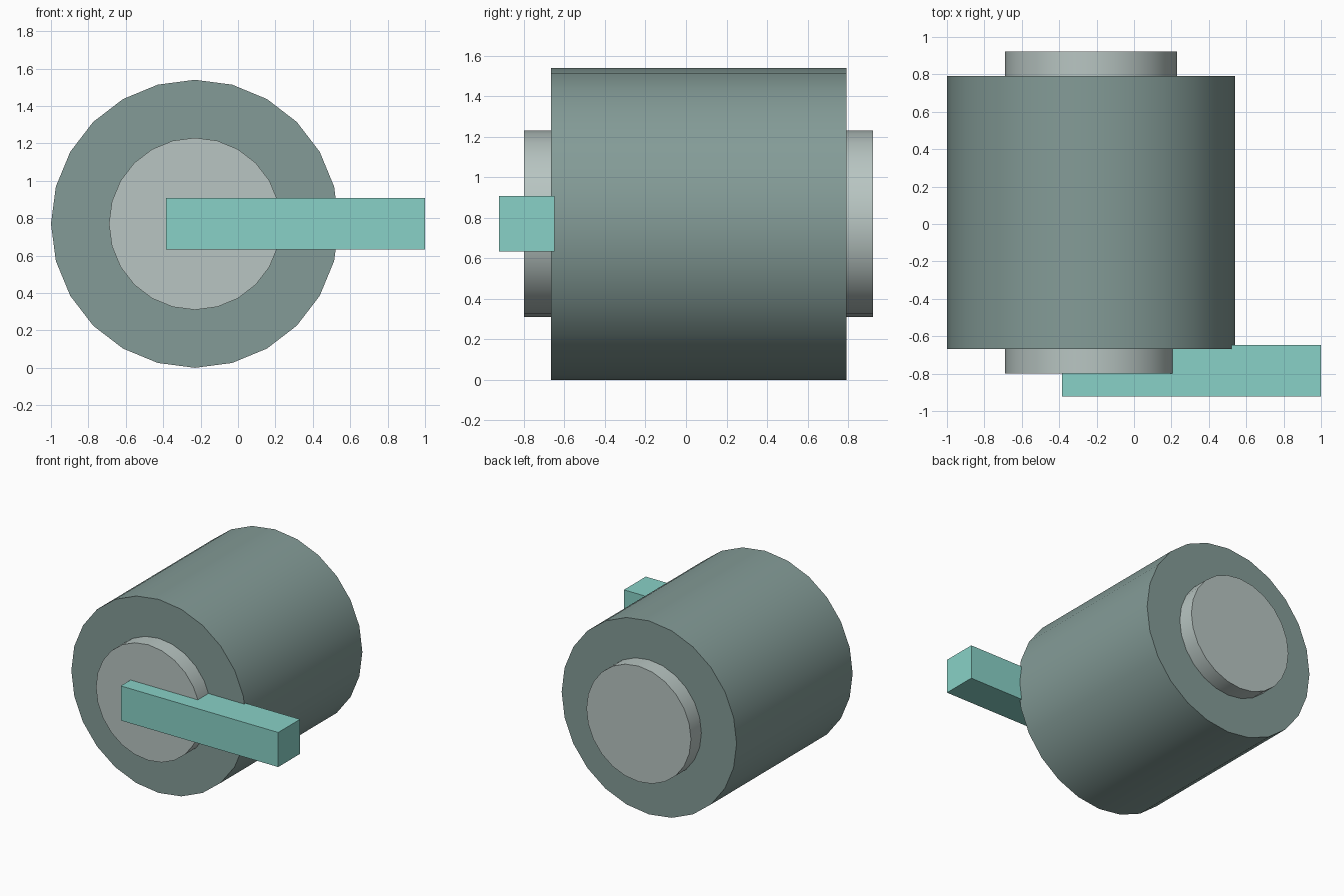
import bpy
from math import pi, radians

if "Cube" in bpy.data.objects:
    bpy.data.objects.remove(bpy.data.objects["Cube"])

AXIS_X, AXIS_Z = -0.23, 0.77


def paint(obj, name, rgb):
    mat = bpy.data.materials.new(name)
    mat.diffuse_color = (*rgb, 1)
    mat.use_nodes = True
    mat.node_tree.nodes["Principled BSDF"].inputs["Base Color"].default_value = mat.diffuse_color
    obj.data.materials.append(mat)


def drum(name, radius, y0, y1, rgb):
    # 24-sided cylinder lying along y
    bpy.ops.mesh.primitive_cylinder_add(
        vertices=24, radius=radius, depth=y1 - y0,
        location=(AXIS_X, (y0 + y1) / 2, AXIS_Z), rotation=(pi / 2, 0, 0))
    obj = bpy.context.object
    obj.name = name
    bpy.ops.object.transform_apply(location=False, rotation=True, scale=True)
    bpy.ops.object.shade_smooth_by_angle(angle=radians(30))
    paint(obj, name + "_colour", rgb)


# Main roller and the core protruding at both ends
drum("roller", 0.77, -0.667, 0.792, (0.23, 0.33, 0.31))
drum("core", 0.46, -0.80, 0.923, (0.48, 0.56, 0.54))

# Square bar handle across the front end
lo, hi = (-0.385, -0.923, 0.633), (1.0, -0.648, 0.908)
bpy.ops.mesh.primitive_cube_add(size=1, location=[(a + b) / 2 for a, b in zip(lo, hi)])
handle = bpy.context.object
handle.name = "handle"
handle.scale = [b - a for a, b in zip(lo, hi)]
bpy.ops.object.transform_apply(location=False, rotation=False, scale=True)
paint(handle, "handle_colour", (0.25, 0.64, 0.57))
